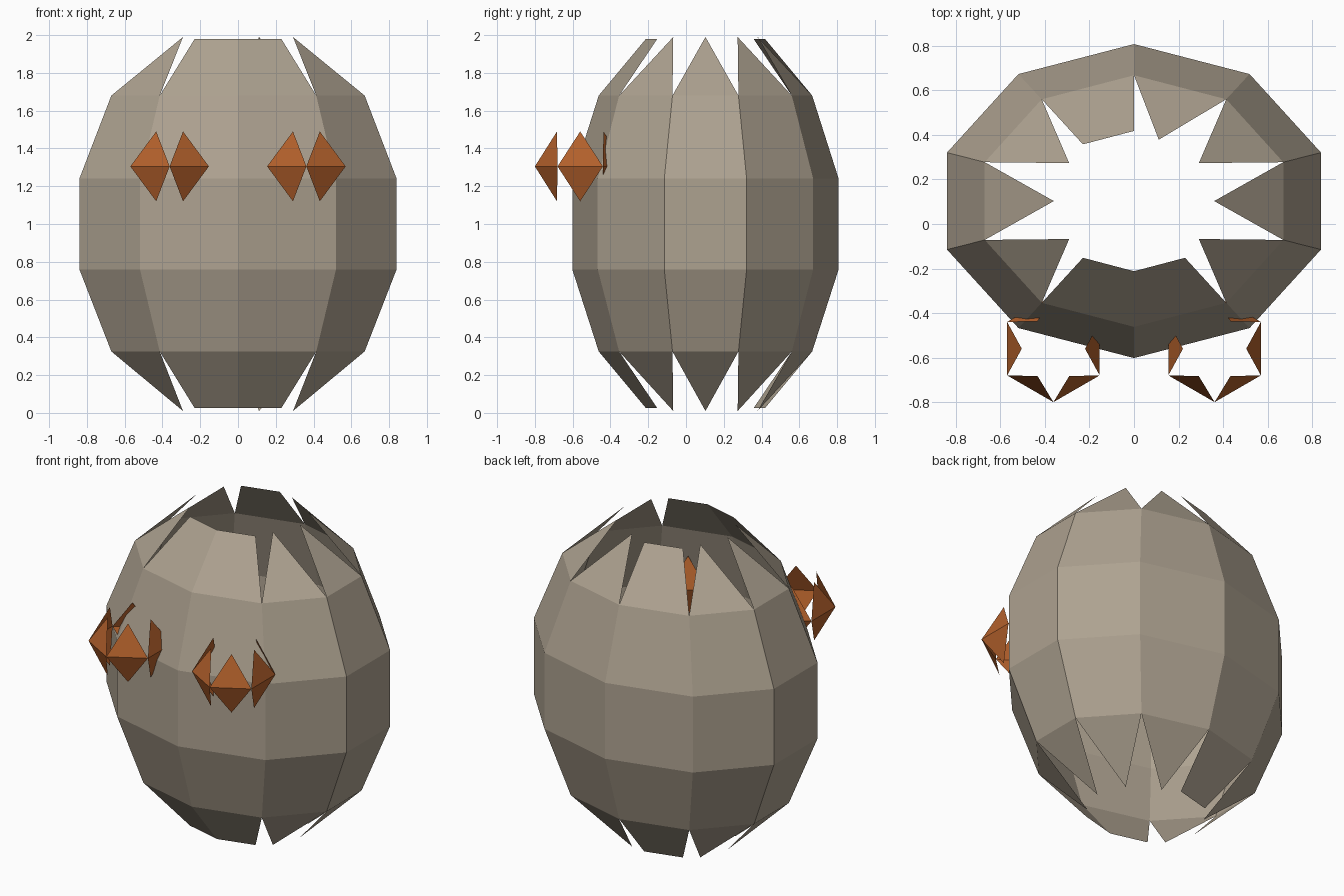
import bpy
from math import sin, cos, pi

if "Cube" in bpy.data.objects:
    bpy.data.objects.remove(bpy.data.objects["Cube"])


def material(name, rgb):
    m = bpy.data.materials.new(name)
    m.diffuse_color = (*rgb, 1)
    m.use_nodes = True
    m.node_tree.nodes["Principled BSDF"].inputs["Base Color"].default_value = m.diffuse_color
    return m


def make(name, verts, faces, mat):
    me = bpy.data.meshes.new(name)
    me.from_pydata(verts, [], faces)
    me.materials.append(mat)
    ob = bpy.data.objects.new(name, me)
    bpy.context.collection.objects.link(ob)
    return ob


def on_ellipse(centre, rx, ry, z, k, n):
    # k counts steps clockwise from +y; half steps are allowed
    a = 2 * pi * k / n
    return (centre[0] + rx * sin(a), centre[1] + ry * cos(a), z)


tan = material("tan", (0.42, 0.36, 0.28))
orange = material("orange", (0.46, 0.12, 0.025))

# Faceted body shell: ten sides, four rings
N, C = 10, (0, 0.103)
RINGS = [(0.705, 0.565, 0.325), (0.883, 0.705, 0.76),
         (0.883, 0.705, 1.24), (0.705, 0.565, 1.68)]
verts = [on_ellipse(C, rx, ry, z, k, N) for rx, ry, z in RINGS for k in range(N)]
faces = []
for r in range(3):
    for k in range(N):
        n = (k + 1) % N
        faces.append((r * N + n, r * N + k, (r + 1) * N + k, (r + 1) * N + n))

# Open ends: pointed petals, with blunt ones at the front and back left
BLUNT = (4, 5, 9)
for ring, tip_z, blunt_z in ((0, 0.01, 0.025), (3, 1.99, 1.98)):
    for k in range(N):
        a, b, i = ring * N + k, ring * N + (k + 1) % N, len(verts)
        if k in BLUNT:
            verts += [on_ellipse(C, 0.39, 0.315, blunt_z, j, N) for j in (k + 1, k)]
            f = (a, b, i, i + 1)
        else:
            verts.append(on_ellipse(C, 0.36, 0.29, tip_z, k + 0.5, N))
            f = (a, b, i)
        faces.append(f if ring == 0 else f[::-1])
make("body_shell", verts, faces, tan)

# Eyes: six-sided rings of upward and downward triangles
for side, name in ((-1, "left_eye"), (1, "right_eye")):
    c = (side * 0.362, -0.56)
    verts = [on_ellipse(c, 0.24, 0.24, 1.305, k, 6) for k in range(6)]
    faces = []
    for k in range(6):
        n, i = (k + 1) % 6, len(verts)
        verts += [on_ellipse(c, 0.142, 0.142, z, k + 0.5, 6) for z in (1.12, 1.49)]
        faces += [(k, n, i), (n, k, i + 1)]
    make(name, verts, faces, orange)
